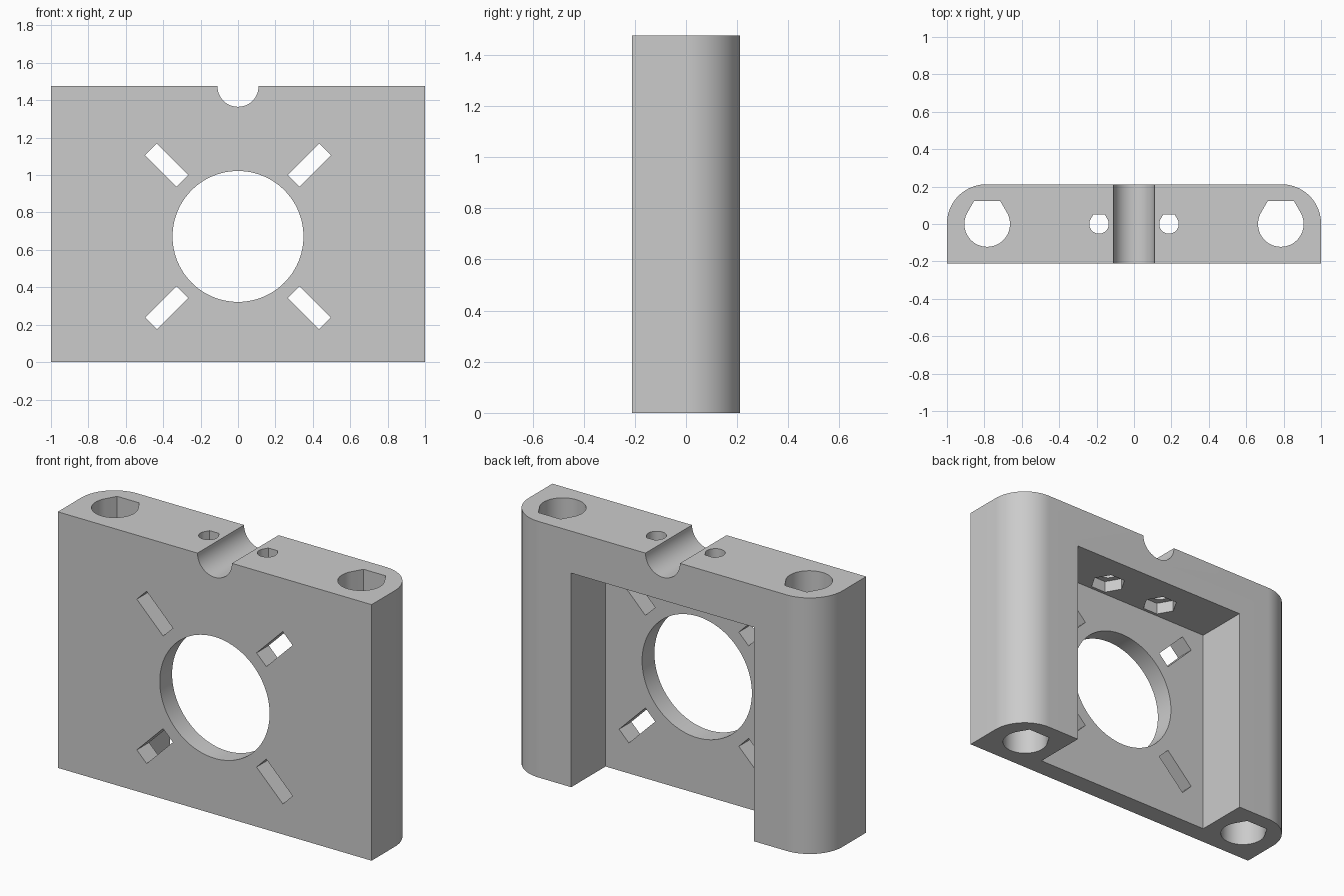
import bpy
import bmesh
from math import cos, sin, pi, radians

if "Cube" in bpy.data.objects:
    bpy.data.objects.remove(bpy.data.objects["Cube"], do_unlink=True)

WIDTH, DEPTH, HEIGHT = 2.0, 0.424, 1.475
FRONT, BACK = -DEPTH / 2, DEPTH / 2
HUB_Z = 0.672

grey = bpy.data.materials.new("plain grey")
grey.use_nodes = True
colour = (0.6, 0.6, 0.6, 1)
grey.diffuse_color = colour
grey.node_tree.nodes["Principled BSDF"].inputs["Base Color"].default_value = colour


def arc(cx, cy, r, start, end, steps):
    angles = [radians(start + (end - start) * i / steps) for i in range(steps + 1)]
    return [(cx + r * cos(a), cy + r * sin(a)) for a in angles]


def ring(cx, cy, r, sides):
    return arc(cx, cy, r, 0, 360, sides)[:-1]


def rect(x0, x1, y0, y1):
    return [(x0, y0), (x1, y0), (x1, y1), (x0, y1)]


def teardrop(cx, r):
    # Round hole whose back side runs along tangents to a short flat
    flat = r * 0.577
    return arc(cx, 0, r, 150, 390, 40) + [(cx + flat, r), (cx - flat, r)]


def prism(name, profile, low, high, axis="z"):
    bm = bmesh.new()
    place = (lambda a, b, h: (a, b, h)) if axis == "z" else (lambda a, b, h: (a, h, b))
    face = bm.faces.new([bm.verts.new(place(a, b, low)) for a, b in profile])
    new = bmesh.ops.extrude_face_region(bm, geom=[face])["geom"]
    moved = [v for v in new if isinstance(v, bmesh.types.BMVert)]
    bmesh.ops.translate(bm, verts=moved, vec=place(0, 0, high - low))
    bmesh.ops.recalc_face_normals(bm, faces=bm.faces)
    mesh = bpy.data.meshes.new(name)
    bm.to_mesh(mesh)
    bm.free()
    obj = bpy.data.objects.new(name, mesh)
    bpy.context.collection.objects.link(obj)
    return obj


# Block with rounded back corners
corner = 0.21
outline = [(-1, FRONT), (1, FRONT)]
outline += arc(1 - corner, BACK - corner, corner, 0, 90, 24)
outline += arc(corner - 1, BACK - corner, corner, 90, 180, 24)
block = prism("mounting_block", outline, 0, HEIGHT)
block.data.materials.append(grey)

# Pocket open to the back and bottom, hub opening, cable groove
cutters = [
    prism("pocket_cutter", rect(-0.583, 0.583, -0.1, 0.5), -0.2, 1.233),
    prism("hub_cutter", ring(0, HUB_Z, 0.35, 96), -0.5, 0.5, "y"),
    prism("groove_cutter", ring(0, HEIGHT, 0.11, 48), -0.5, 0.5, "y"),
]

# Four diagonal slots around the hub
for angle in (45, 135, 225, 315):
    c, s = cos(radians(angle)), sin(radians(angle))
    slot = [(u * c - v * s, HUB_Z + u * s + v * c)
            for u, v in rect(0.421, 0.658, -0.044, 0.044)]
    cutters.append(prism("slot_cutter", slot, -0.5, 0.5, "y"))

# Rod holes, screw holes and hexagonal nut recesses on both sides
for side in (-1, 1):
    cutters.append(prism("rod_cutter", teardrop(side * 0.785, 0.122), -0.2, 1.7))
    cutters.append(prism("screw_cutter", teardrop(side * 0.187, 0.052), 1.1, 1.7))
    cutters.append(prism("nut_cutter", ring(side * 0.187, 0, 0.096, 6), 1.15, 1.3))

for cutter in cutters:
    cutter.hide_render = True
    mod = block.modifiers.new(cutter.name, "BOOLEAN")
    mod.operation = "DIFFERENCE"
    mod.solver = "EXACT"
    mod.object = cutter

# Bake the cuts, then discard the cutters
bpy.context.view_layer.update()
graph = bpy.context.evaluated_depsgraph_get()
baked = bpy.data.meshes.new_from_object(block.evaluated_get(graph))
block.modifiers.clear()
block.data = baked
for cutter in cutters:
    bpy.data.objects.remove(cutter, do_unlink=True)

# Smooth curved walls with sharp rims
bpy.ops.object.select_all(action="DESELECT")
block.select_set(True)
bpy.context.view_layer.objects.active = block
bpy.ops.object.shade_smooth_by_angle(angle=radians(30))
